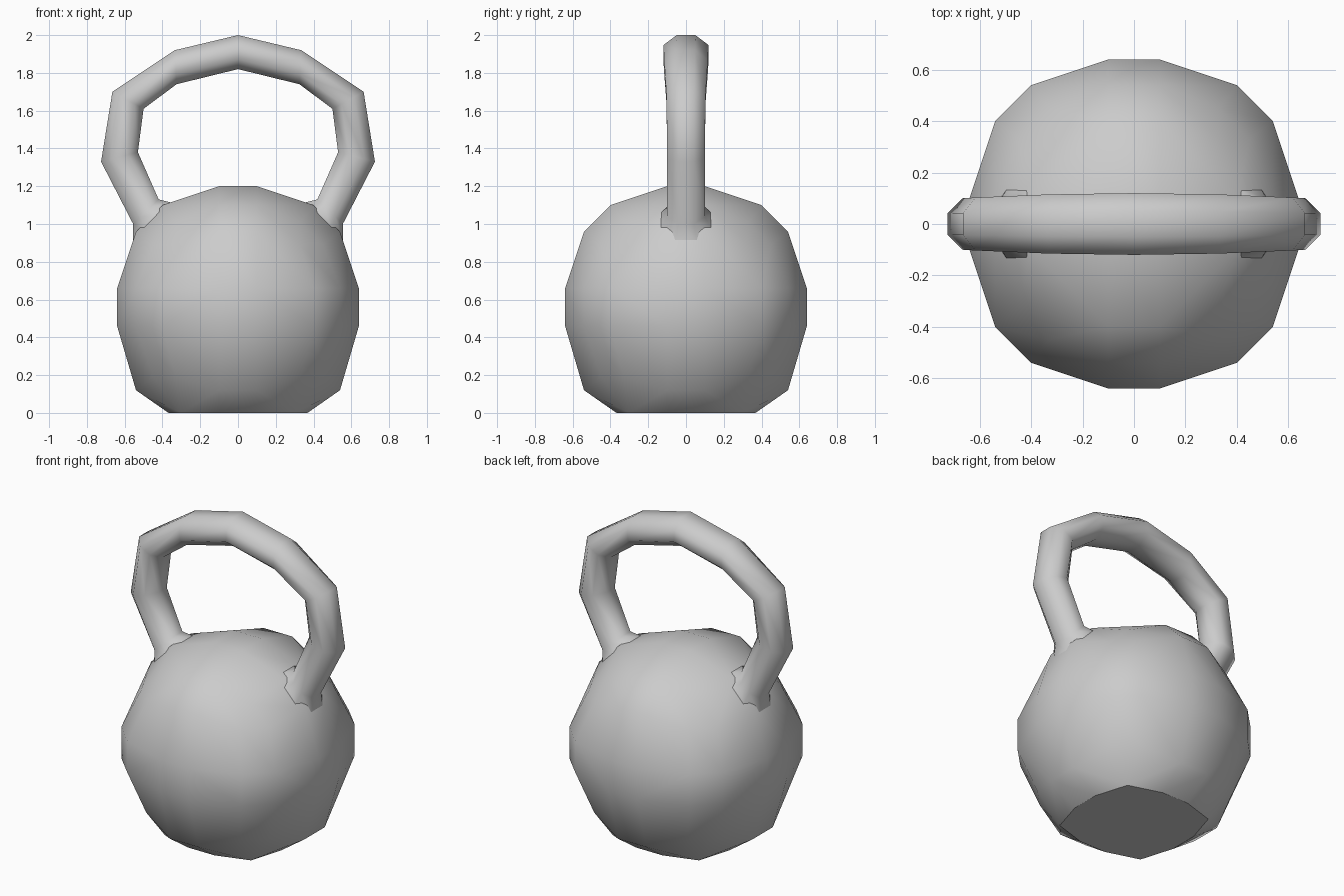
import bpy, bmesh, math
from itertools import product

if "Cube" in bpy.data.objects:
    bpy.data.objects.remove(bpy.data.objects["Cube"])


def finish(name, bm, angle):
    bmesh.ops.recalc_face_normals(bm, faces=bm.faces[:])
    me = bpy.data.meshes.new(name)
    bm.to_mesh(me)
    bm.free()
    ob = bpy.data.objects.new(name, me)
    bpy.context.collection.objects.link(ob)
    bpy.ops.object.select_all(action='DESELECT')
    ob.select_set(True)
    bpy.context.view_layer.objects.active = ob
    bpy.ops.object.shade_smooth_by_angle(angle=math.radians(angle))
    return ob


# weight body: a rounded cube-sphere, the same patch on six sides, flattened base
CENTRE = 0.56
patch = [(0.1, 0.1, 0.64), (0.4, 0.1, 0.54), (0.1, 0.4, 0.54), (0.33, 0.33, 0.45)]
bm = bmesh.new()
for (u, v, h), sx, sy, sz, axis in product(patch, (1, -1), (1, -1), (1, -1), range(3)):
    p = [(u, v, h), (h, u, v), (v, h, u)][axis]
    x, y, z = p[0] * sx, p[1] * sy, p[2] * sz + CENTRE
    if sz < 0 and axis == 0:
        x, y, z = x * 0.92, y * 0.92, 0.0
    elif z < 0.3:
        z -= 0.04
    bm.verts.new((x, y, z))
hull = bmesh.ops.convex_hull(bm, input=bm.verts[:])
bmesh.ops.dissolve_limit(bm, angle_limit=math.radians(1), verts=bm.verts[:], edges=bm.edges[:])
finish("weight_body", bm, 33)

# handle: octagonal rings given as outer point, inner point, half depth
half = [
    ((0.335, 1.92), (0.325, 1.74), 0.115),
    ((0.665, 1.70), (0.50, 1.61), 0.103),
    ((0.725, 1.33), (0.53, 1.38), 0.10),
    ((0.555, 1.00), (0.42, 1.13), 0.10),
    ((0.555, 0.91), (0.34, 1.11), 0.14),
]
mirrored = [((-o[0], o[1]), (-i[0], i[1]), d) for o, i, d in reversed(half)]
rings = mirrored + [((0, 2.0), (0, 1.82), 0.12)] + half

bm = bmesh.new()
loops = []
for o, i, d in rings:
    loop = []
    for k in range(8):
        a = math.radians(45 * k + 22.5)
        s = 1 / math.cos(math.radians(22.5))
        u, w = math.cos(a) * s, math.sin(a) * s
        x = (o[0] + i[0]) / 2 + u * (o[0] - i[0]) / 2
        z = (o[1] + i[1]) / 2 + u * (o[1] - i[1]) / 2
        loop.append(bm.verts.new((x, w * d, z)))
    loops.append(loop)
for a, b in zip(loops, loops[1:]):
    for k in range(8):
        n = (k + 1) % 8
        bm.faces.new((a[k], a[n], b[n], b[k]))
bm.faces.new(loops[0])
bm.faces.new(loops[-1])
finish("handle", bm, 60)
